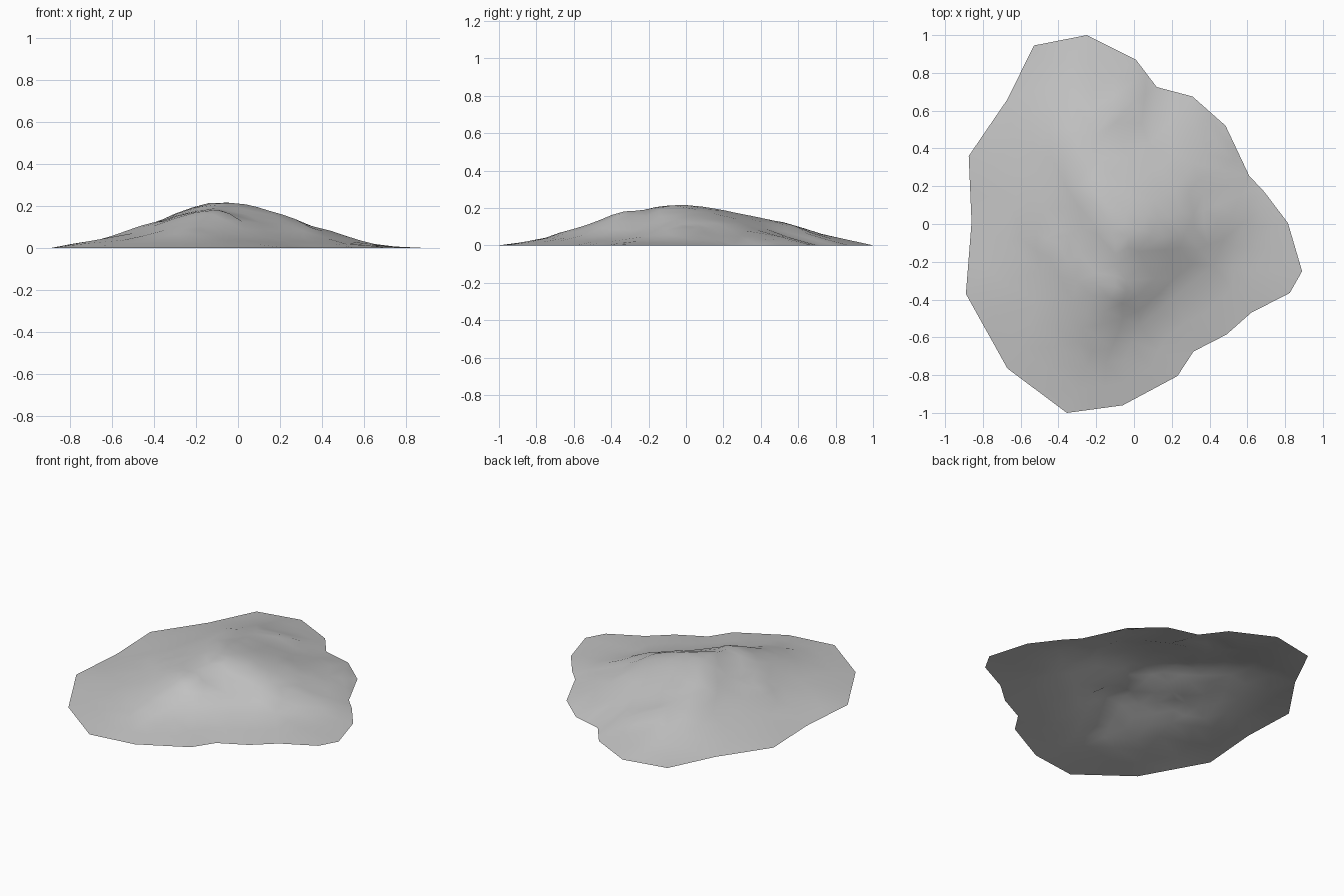
import bpy, bmesh
from mathutils import Vector
from mathutils.geometry import delaunay_2d_cdt

if "Cube" in bpy.data.objects:
    bpy.data.objects.remove(bpy.data.objects["Cube"])

# Ground outline of the mound
OUTLINE = [(-.25, 1.0), (-.53, .945), (-.67, .66), (-.875, .36), (-.86, .01), (-.89, -.37),
           (-.67, -.765), (-.355, -1.0), (-.06, -.96), (.23, -.805), (.315, -.675),
           (.49, -.585), (.62, -.47), (.825, -.365), (.89, -.25), (.815, .005),
           (.69, .17), (.61, .255), (.485, .52), (.31, .675), (.12, .725), (.01, .87)]

# Crest lines, running down from the summit
SUMMIT = [(-.14, .02, .23), (-.1, -.1, .22), (.04, -.03, .21)]
EAST_RIDGE = [(.15, -.07, .18), (.27, -.05, .15), (.37, 0, .11), (.52, .05, .065), (.65, -.02, .015)]
SOUTH_RIDGE = [(-.1, -.22, .207), (-.1, -.33, .2), (-.15, -.46, .15), (-.19, -.6, .1), (-.25, -.75, .045)]
NORTH_RIDGE = [(-.12, .15, .2), (-.14, .28, .18), (-.2, .42, .16), (-.23, .52, .155), (-.22, .7, .075)]
NORTHEAST_SPUR = [(.1, .13, .18), (.22, .18, .15), (.32, .32, .09), (.44, .42, .04)]
WEST_SPUR = [(-.28, -.02, .155), (-.4, -.1, .13), (-.52, -.05, .08), (-.68, -.1, .03)]
NORTHWEST_SPUR = [(-.3, .2, .165), (-.42, .2, .12), (-.6, .25, .055)]

# Slopes, hollows and the toe of the steep side
SLOPES = [(.36, .15, .085), (.08, .42, .085), (0, .65, .05), (-.45, .5, .075), (-.4, .75, .04),
          (-.5, -.25, .07), (-.3, -.3, .14), (-.35, -.5, .08), (-.55, -.55, .035)]
STEEP_SIDE = [(.2, -.2, .11), (.02, -.38, .125), (.22, -.38, .045), (.03, -.54, .05),
              (.42, -.22, .04), (.62, -.25, .018), (-.05, -.72, .03)]

points = [(x, y, 0) for x, y in OUTLINE]
for line in (SUMMIT, EAST_RIDGE, SOUTH_RIDGE, NORTH_RIDGE, NORTHEAST_SPUR,
             WEST_SPUR, NORTHWEST_SPUR, SLOPES, STEEP_SIDE):
    points += line

# Triangulate the points inside the outline
flat = [Vector(p[:2]) for p in points]
verts, _, faces, origin, _, _ = delaunay_2d_cdt(flat, [], [list(range(len(OUTLINE)))], 1, 1e-5)

bm = bmesh.new()
bvs = [bm.verts.new((v.x, v.y, points[o[0]][2] if o else 0)) for v, o in zip(verts, origin)]
for f in faces:
    bm.faces.new([bvs[i] for i in f])

# Refine and soften the terrain between the shaped points
fixed = set(bvs)
bmesh.ops.subdivide_edges(bm, edges=bm.edges[:], cuts=1, use_grid_fill=True)
soft = [v for v in bm.verts if v not in fixed and not v.is_boundary]
for _ in range(2):
    bmesh.ops.smooth_vert(bm, verts=soft, factor=0.5, use_axis_z=True)

# Make every face look upward, with smooth shading
for f in bm.faces:
    f.normal_update()
    if f.normal.z < 0:
        f.normal_flip()
    f.smooth = True

mesh = bpy.data.meshes.new("mound")
bm.to_mesh(mesh)
bm.free()
mound = bpy.data.objects.new("mound", mesh)
bpy.context.collection.objects.link(mound)

stone = bpy.data.materials.new("stone_grey")
stone.diffuse_color = (.55, .55, .55, 1)
stone.use_nodes = True
stone.node_tree.nodes["Principled BSDF"].inputs["Base Color"].default_value = stone.diffuse_color
mesh.materials.append(stone)
